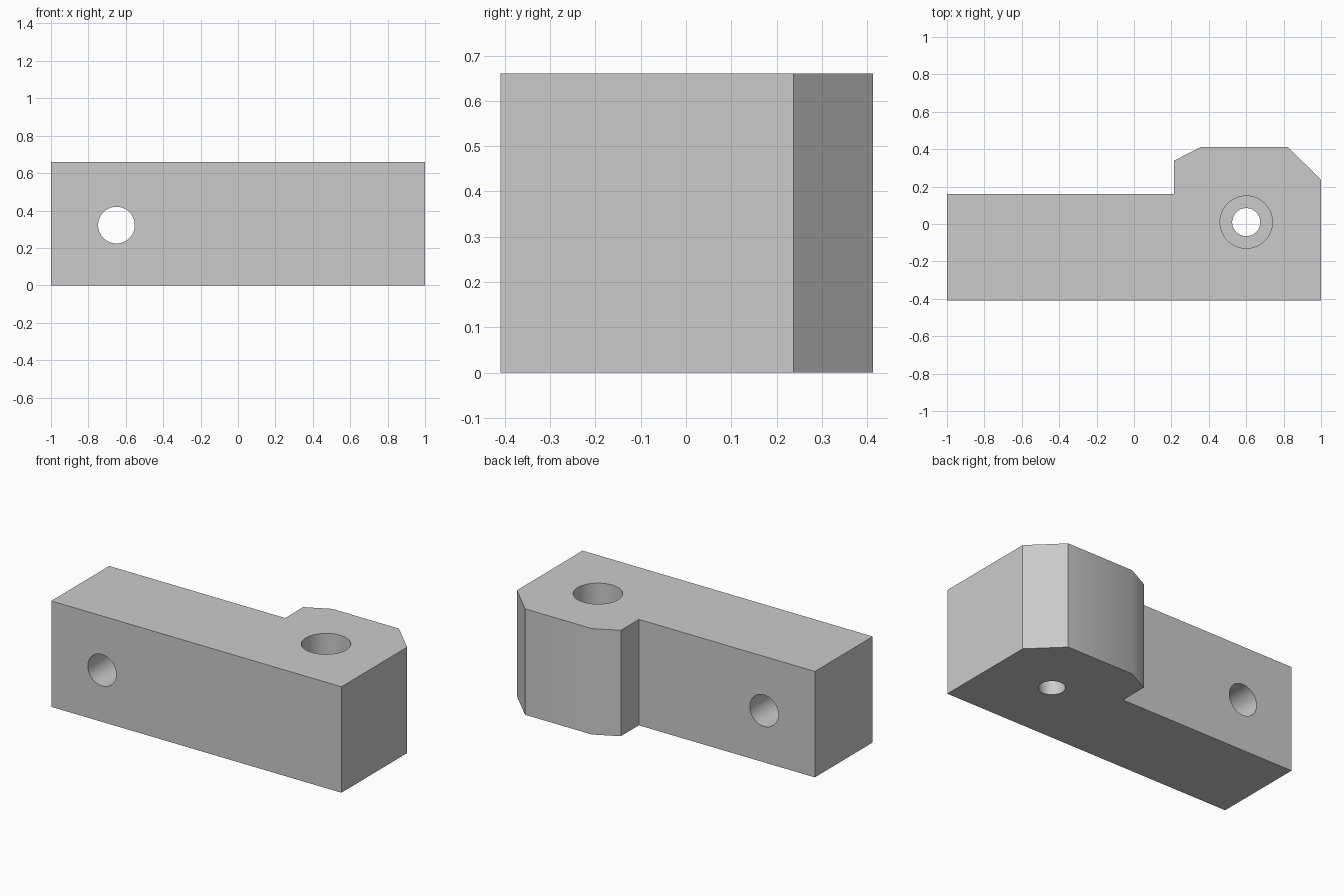
import bpy
import bmesh
import math

cube = bpy.data.objects.get("Cube")
if cube:
    bpy.data.objects.remove(cube)

HEIGHT = 0.66

grey = bpy.data.materials.new("plain grey")
grey.use_nodes = True
colour = (0.6, 0.6, 0.6, 1)
grey.diffuse_color = colour
grey.node_tree.nodes["Principled BSDF"].inputs["Base Color"].default_value = colour


def drill(body, name, radius, depth, location, rotation=(0, 0, 0)):
    """Cut a round hole with a hidden cylinder."""
    bpy.ops.mesh.primitive_cylinder_add(
        vertices=64, radius=radius, depth=depth, location=location, rotation=rotation)
    cutter = bpy.context.object
    cutter.name = name
    cutter.data.materials.append(grey)
    cutter.hide_render = True
    cutter.hide_set(True)
    mod = body.modifiers.new(name, "BOOLEAN")
    mod.operation = "DIFFERENCE"
    mod.solver = "EXACT"
    mod.object = cutter
    return cutter


# Block: plan outline with the chamfered boss at the back, extruded upward
outline = [(-1, -0.41), (1, -0.41), (1, 0.237), (0.82, 0.413),
           (0.36, 0.413), (0.213, 0.338), (0.213, 0.16), (-1, 0.16)]
bm = bmesh.new()
base = bm.faces.new([bm.verts.new((x, y, 0)) for x, y in outline])
top = bmesh.ops.extrude_face_region(bm, geom=[base])["geom"]
bmesh.ops.translate(bm, vec=(0, 0, HEIGHT),
                    verts=[v for v in top if isinstance(v, bmesh.types.BMVert)])
bmesh.ops.recalc_face_normals(bm, faces=bm.faces)
mesh = bpy.data.meshes.new("mounting_block")
bm.to_mesh(mesh)
bm.free()
mesh.materials.append(grey)
block = bpy.data.objects.new("mounting_block", mesh)
bpy.context.collection.objects.link(block)

# Cross hole, vertical bolt hole and its counterbore
cutters = [
    drill(block, "cross_hole_cutter", 0.098, 2, (-0.65, 0, 0.322), (math.pi / 2, 0, 0)),
    drill(block, "bolt_hole_cutter", 0.075, 2, (0.6, 0.01, HEIGHT / 2)),
    drill(block, "counterbore_cutter", 0.14, HEIGHT, (0.6, 0.01, HEIGHT)),
]

# Apply the cuts, then smooth the round walls
bpy.ops.object.select_all(action="DESELECT")
block.select_set(True)
bpy.context.view_layer.objects.active = block
for mod in list(block.modifiers):
    bpy.ops.object.modifier_apply(modifier=mod.name)
for cutter in cutters:
    bpy.data.objects.remove(cutter)
bpy.ops.object.shade_smooth_by_angle(angle=math.radians(30))
